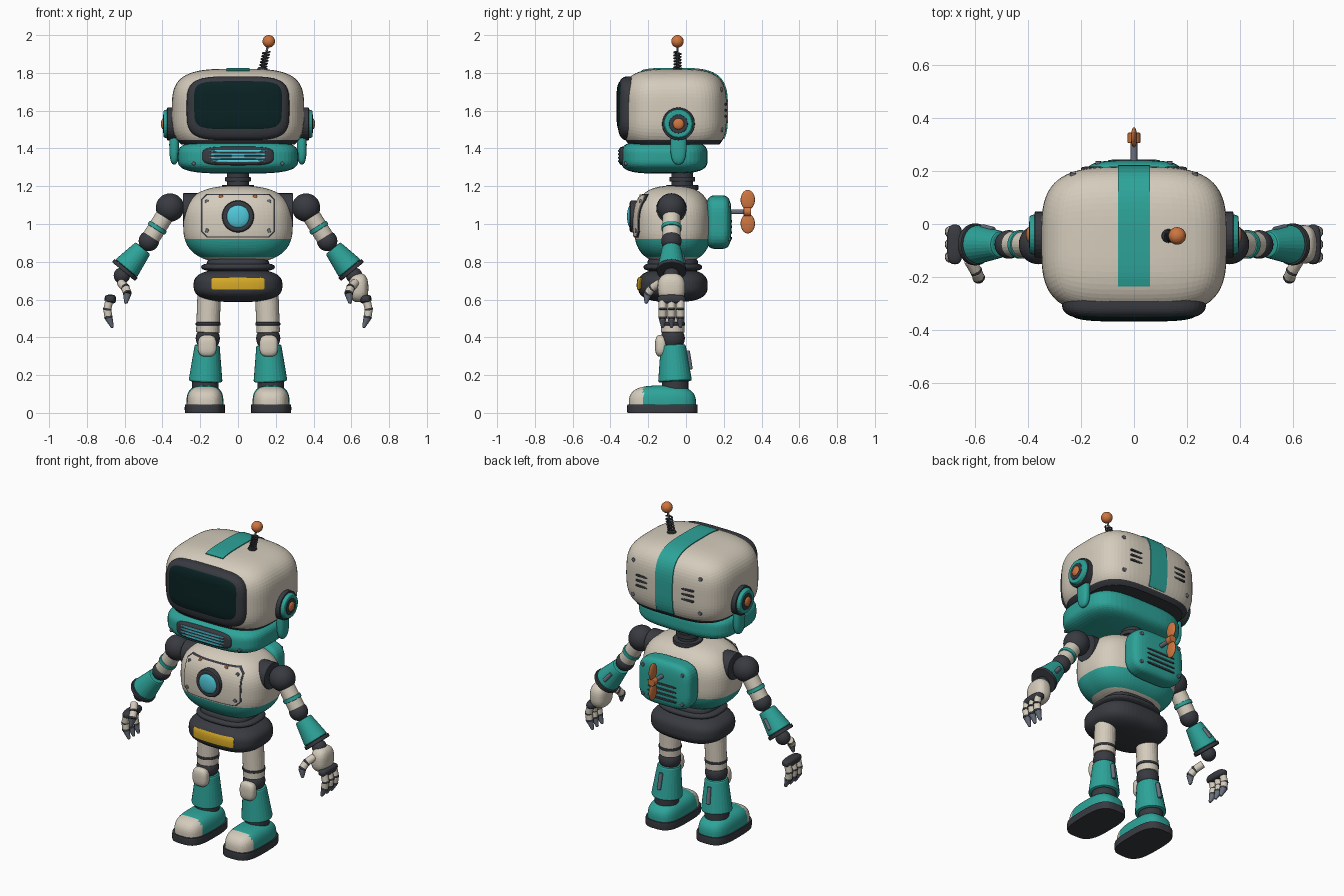
import bpy, bmesh, math
from mathutils import Vector as V

if "Cube" in bpy.data.objects:
    bpy.data.objects.remove(bpy.data.objects["Cube"])


def colour(name, rgb):
    m = bpy.data.materials.new(name)
    m.use_nodes = True
    m.diffuse_color = (*rgb, 1)
    node = m.node_tree.nodes["Principled BSDF"]
    node.inputs["Base Color"].default_value = (*rgb, 1)
    node.inputs["Roughness"].default_value = 0.5
    return m


CREAM = colour("warm cream", (0.66, 0.6, 0.5))
TEAL = colour("teal", (0.026, 0.37, 0.32))
DARK = colour("dark rubber", (0.04, 0.043, 0.052))
METAL = colour("grey metal", (0.14, 0.16, 0.2))
ORANGE = colour("copper orange", (0.62, 0.18, 0.05))
BLUE = colour("light blue", (0.08, 0.58, 0.7))
GLASS = colour("screen glass", (0.003, 0.016, 0.017))
YELLOW = colour("yellow", (0.68, 0.4, 0.02))


def finish(name, bm, mats):
    bmesh.ops.recalc_face_normals(bm, faces=bm.faces)
    me = bpy.data.meshes.new(name)
    bm.to_mesh(me)
    bm.free()
    for m in mats:
        me.materials.append(m)
    ob = bpy.data.objects.new(name, me)
    bpy.context.collection.objects.link(ob)
    return ob


def bisect(bm, co, no, clear):
    bmesh.ops.bisect_plane(bm, geom=bm.verts[:] + bm.edges[:] + bm.faces[:],
                           plane_co=co, plane_no=no, clear_outer=clear)


def blob(name, mats, c, half, n=2.0, res=9, cuts=(), sheet=False, slices=(), paint=None):
    """Rounded box or ellipsoid; cuts remove what lies beyond a plane, sheet leaves a thin shell."""
    mats = mats if isinstance(mats, list) else [mats]
    bm = bmesh.new()
    bmesh.ops.create_cube(bm, size=2)
    bmesh.ops.subdivide_edges(bm, edges=bm.edges[:], cuts=res, use_grid_fill=True)
    for v in bm.verts:
        k = sum(abs(a) ** n for a in v.co) ** (1 / n)
        v.co = V(c) + V(a / k * h for a, h in zip(v.co, half))
    for co, no in cuts:
        bisect(bm, co, no, True)
        if not sheet:
            bmesh.ops.holes_fill(bm, edges=bm.edges[:])
    for z in slices:
        bisect(bm, (0, 0, z), (0, 0, 1), False)
    if paint:
        for f in bm.faces:
            f.material_index = paint(f.calc_center_median())
    ob = finish(name, bm, mats)
    if sheet:
        mod = ob.modifiers.new("thickness", 'SOLIDIFY')
        mod.thickness, mod.offset = 0.008, -1
    return ob


def rod(name, mat, a, b, r1, r2=None, soft=0.004):
    a, b = V(a), V(b)
    bm = bmesh.new()
    bmesh.ops.create_cone(bm, cap_ends=True, segments=28, radius1=r1,
                          radius2=r1 if r2 is None else r2, depth=(b - a).length)
    bm.transform((b - a).to_track_quat('Z', 'Y').to_matrix().to_4x4())
    bmesh.ops.translate(bm, verts=bm.verts, vec=(a + b) / 2)
    ob = finish(name, bm, [mat])
    mod = ob.modifiers.new("soft edge", 'BEVEL')
    mod.width, mod.segments, mod.limit_method = soft, 2, 'ANGLE'
    return ob


def ball(name, mat, c, r):
    return blob(name, mat, c, (r, r, r))


def panel_cuts(w, z0, z1, chamfer):
    """Planes around a front plate with clipped corners."""
    cuts = [((0, 0, 0), (0, 1, 0)), ((0, 0, z1), (0, 0, 1)), ((0, 0, z0), (0, 0, -1))]
    for s in (-1, 1):
        cuts.append(((s * w, 0, 0), (s, 0, 0)))
        cuts.append(((s * (w - chamfer), 0, z1), (s, 0, 1)))
        cuts.append(((s * (w - chamfer), 0, z0), (s, 0, -1)))
    return cuts


def on_surface(x, z, c, half, n):
    """Half depth of a blob at a given x and z."""
    t = 1 - abs((x - c[0]) / half[0]) ** n - abs((z - c[2]) / half[2]) ** n
    return half[1] * max(t, 0) ** (1 / n)


# Head
HC, HH, HN = (0, -0.063, 1.597), (0.35, 0.28, 0.225), 3.5
blob("head", [CREAM, DARK], HC, HH, HN, 20, [((0, 0, 1.42), (0, 0, -1))],
     slices=[1.445], paint=lambda p: int(p.z < 1.445))
blob("head_stripe", TEAL, HC, [h + 0.005 for h in HH], HN, 20,
     [((0.06, 0, 0), (1, 0, 0)), ((-0.06, 0, 0), (-1, 0, 0)),
      ((0, -0.235, 0), (0, -1, 0)), ((0, 0, 1.45), (0, 0, -1))], sheet=True)
blob("visor_frame", DARK, (0, -0.285, 1.612), (0.272, 0.078, 0.17), 4, 14)
blob("visor_screen", GLASS, (0, -0.288, 1.622), (0.252, 0.08, 0.146), 4.5, 14)
blob("jaw", TEAL, (0, -0.115, 1.355), (0.32, 0.23, 0.088), 3.6, 14)
blob("mouth_frame", DARK, (0, -0.322, 1.36), (0.19, 0.034, 0.05), 4)
for i in range(4):
    blob("mouth_bar", BLUE, (0, -0.352, 1.333 + i * 0.018), (0.15 - 0.01 * (i == 0), 0.007, 0.006), 4, 4)

# Antenna
foot, tip = V((0.128, -0.045, 1.81)), V((0.163, -0.045, 1.967))
rod("antenna_base", DARK, foot - V((0, 0, 0.01)), foot + V((0.003, 0, 0.018)), 0.026)
rod("antenna_rod", METAL, foot, tip, 0.006)
ball("antenna_tip", ORANGE, tip, 0.033)
cu = bpy.data.curves.new("antenna_spring", 'CURVE')
cu.dimensions, cu.bevel_depth, cu.bevel_resolution = '3D', 0.005, 1
sp = cu.splines.new('POLY')
sp.points.add(72)
for i, p in enumerate(sp.points):
    a = i * math.pi / 6
    q = foot.lerp(tip, 0.05 + 0.6 * i / 72) + V((math.cos(a), math.sin(a), 0)) * 0.018
    p.co = (*q, 1)
cu.materials.append(DARK)
bpy.context.collection.objects.link(bpy.data.objects.new("antenna_spring", cu))

# Neck and torso
rod("neck", DARK, (0, -0.02, 1.16), (0, -0.02, 1.3), 0.058)
rod("neck_collar", DARK, (0, -0.02, 1.18), (0, -0.02, 1.207), 0.085)
rod("neck_ring", DARK, (0, -0.02, 1.225), (0, -0.02, 1.25), 0.068)
TC, TH, TN = (0, -0.07, 0.997), (0.29, 0.205, 0.205), 2.7
blob("torso", [CREAM, TEAL], TC, TH, TN, 18, slices=[0.825, 0.92],
     paint=lambda p: int(0.825 < p.z < 0.92))
blob("chest_panel_edge", DARK, TC, [h + 0.004 for h in TH], TN, 18,
     panel_cuts(0.196, 0.928, 1.16, 0.03), sheet=True)
blob("chest_panel", CREAM, TC, [h + 0.008 for h in TH], TN, 18,
     panel_cuts(0.189, 0.935, 1.153, 0.027), sheet=True)
rod("porthole_ring", DARK, (0, -0.2, 1.04), (0, -0.298, 1.04), 0.085, soft=0.012)
blob("porthole_glass", BLUE, (0, -0.29, 1.04), (0.064, 0.022, 0.064))

# Waist and hips
blob("waist", DARK, (0, -0.07, 0.785), (0.165, 0.135, 0.05), 3)
blob("waist_ring", DARK, (0, -0.07, 0.772), (0.195, 0.155, 0.028), 2.6)
PC, PH = (0, -0.07, 0.675), (0.235, 0.185, 0.088)
blob("hips", DARK, PC, PH, 2.8, 14)
blob("belt_plate", YELLOW, PC, [h + 0.006 for h in PH], 2.8, 14,
     panel_cuts(0.14, 0.652, 0.718, 0.008), sheet=True)

# Backpack and propeller
blob("backpack", TEAL, (0, 0.172, 1.01), (0.18, 0.068, 0.142), 4, 12)
for i in range(4):
    blob("backpack_vent", DARK, (0, 0.236, 0.925 + i * 0.03), (0.1, 0.008, 0.007), 4, 4)
rod("propeller_shaft", METAL, (0, 0.22, 1.065), (0, 0.33, 1.065), 0.013)
rod("propeller_hub", ORANGE, (0, 0.305, 1.065), (0, 0.345, 1.065), 0.024)
for s in (-1, 1):
    blob("propeller_blade", ORANGE, (0, 0.327, 1.065 + s * 0.063), (0.012, 0.038, 0.052))


def digit(name, pts, r):
    """Jointed finger ending in a metal tip."""
    for i in range(2):
        rod(name + "_segment", CREAM, pts[i], pts[i + 1], r)
        d = (pts[i + 1] - pts[i]).normalized() * 0.007
        rod(name + "_joint", DARK, pts[i + 1] - d, pts[i + 1] + d, r * 1.06)
    rod(name + "_tip", METAL, pts[2], pts[3], r * 1.05, r * 0.35, 0.006)


for s, side in ((1, "left_"), (-1, "right_")):
    def at(x, y, z):
        return V((s * x, y, z))

    # Ears
    rod(side + "ear_ring", DARK, at(0.32, -0.04, 1.53), at(0.375, -0.04, 1.53), 0.087)
    rod(side + "ear_disc", TEAL, at(0.36, -0.04, 1.53), at(0.394, -0.04, 1.53), 0.083, 0.07)
    rod(side + "ear_inset", DARK, at(0.39, -0.04, 1.53), at(0.397, -0.04, 1.53), 0.05)
    blob(side + "ear_hub", ORANGE, at(0.394, -0.04, 1.53), (0.014, 0.03, 0.03))
    blob(side + "ear_flap", TEAL, at(0.338, -0.04, 1.42), (0.026, 0.043, 0.105), 2.6)

    # Vents and screws
    for i in range(3):
        blob(side + "head_vent", DARK, at(0.155, 0.208, 1.57 + i * 0.032), (0.045, 0.009, 0.007), 4, 4)
    for x, z in ((0.23, 1.71), (0.23, 1.5)):
        y = HC[1] + on_surface(x, z, HC, HH, HN)
        rod(side + "head_screw", METAL, at(x, y - 0.01, z), at(x, y + 0.005, z), 0.012)
    for x, z, m in ((0.165, 1.12, METAL), (0.165, 0.965, METAL), (0.09, 1.145, ORANGE)):
        y = TC[1] - on_surface(x, z, TC, TH, TN)
        rod(side + "chest_screw", m, at(x, y + 0.01, z), at(x, y - 0.014, z), 0.011)
    rod(side + "jaw_screw", METAL, at(0.235, -0.3, 1.32), at(0.235, -0.328, 1.32), 0.01)
    for z in (0.92, 1.1):
        rod(side + "backpack_screw", METAL, at(0.135, 0.21, z), at(0.135, 0.238, z), 0.011)

    # Arm
    Y = -0.077
    shoulder, elbow = at(0.36, Y, 1.087), at(0.472, Y, 0.91)
    rod(side + "shoulder_plate", DARK, at(0.2, Y, 1.083), at(0.292, Y, 1.083), 0.08)
    ball(side + "shoulder", DARK, shoulder, 0.075)
    rod(side + "upper_arm", CREAM, shoulder, elbow, 0.048)
    rod(side + "arm_ring", TEAL, shoulder.lerp(elbow, 0.55), shoulder.lerp(elbow, 0.66), 0.054)
    ball(side + "elbow", DARK, elbow, 0.054)
    wrist_a, wrist_b = at(0.503, Y, 0.872), at(0.592, Y, 0.765)
    rod(side + "forearm", TEAL, wrist_a, wrist_b, 0.05, 0.074, 0.008)
    rod(side + "cuff", DARK, wrist_b, at(0.606, Y, 0.748), 0.079)
    rod(side + "forearm_slot", METAL, at(0.53, -0.023, 0.84), at(0.573, -0.012, 0.788), 0.012)
    ball(side + "wrist", DARK, at(0.615, Y, 0.727), 0.043)

    # Hand
    if s > 0:
        blob(side + "palm", CREAM, at(0.638, Y, 0.663), (0.052, 0.073, 0.077), 2.6)
    blob(side + "knuckles", DARK, at(0.676, Y, 0.602), (0.03, 0.075, 0.024), 3)
    for k in (-1, 0, 1):
        y = Y + k * 0.047
        digit(side + "finger", [at(0.68, y, 0.6), at(0.692, y, 0.548),
                                at(0.686, y, 0.507), at(0.664, y, 0.45)], 0.021)
    digit(side + "thumb", [at(0.622, -0.135, 0.69), at(0.596, -0.178, 0.662),
                           at(0.586, -0.203, 0.632), at(0.594, -0.212, 0.578)], 0.022)

    # Leg
    rod(side + "thigh", CREAM, at(0.153, -0.07, 0.62), at(0.16, -0.07, 0.425), 0.062)
    rod(side + "thigh_ring", DARK, at(0.158, -0.07, 0.463), at(0.158, -0.07, 0.48), 0.066)
    ball(side + "knee", DARK, at(0.16, -0.07, 0.395), 0.064)
    blob(side + "kneecap", CREAM, at(0.163, -0.132, 0.355), (0.05, 0.032, 0.058), 2.8)
    rod(side + "shin", TEAL, at(0.163, -0.068, 0.36), at(0.172, -0.058, 0.165), 0.066, 0.09, 0.01)
    rod(side + "shin_slot", METAL, at(0.166, 0.008, 0.33), at(0.17, 0.024, 0.23), 0.012)
    rod(side + "ankle", DARK, at(0.173, -0.058, 0.12), at(0.173, -0.058, 0.172), 0.07)

    # Foot
    blob(side + "sole", DARK, at(0.175, -0.125, 0.022), (0.107, 0.187, 0.07), 3.2, 12,
         [((0, 0, 0), (0, 0, -1)), ((0, 0, 0.045), (0, 0, 1))])
    shoe = blob(side + "shoe", [TEAL, CREAM], at(0.175, -0.125, 0.045), (0.098, 0.178, 0.1), 3, 15,
                [((0, 0, 0.03), (0, 0, -1))], paint=lambda p: int(p.y < -0.225))

# Smooth shading with sharp edges kept
for ob in bpy.context.view_layer.objects:
    ob.select_set(ob.type == 'MESH')
    if ob.type == 'MESH':
        bpy.context.view_layer.objects.active = ob
bpy.ops.object.shade_smooth_by_angle(angle=math.radians(40))
